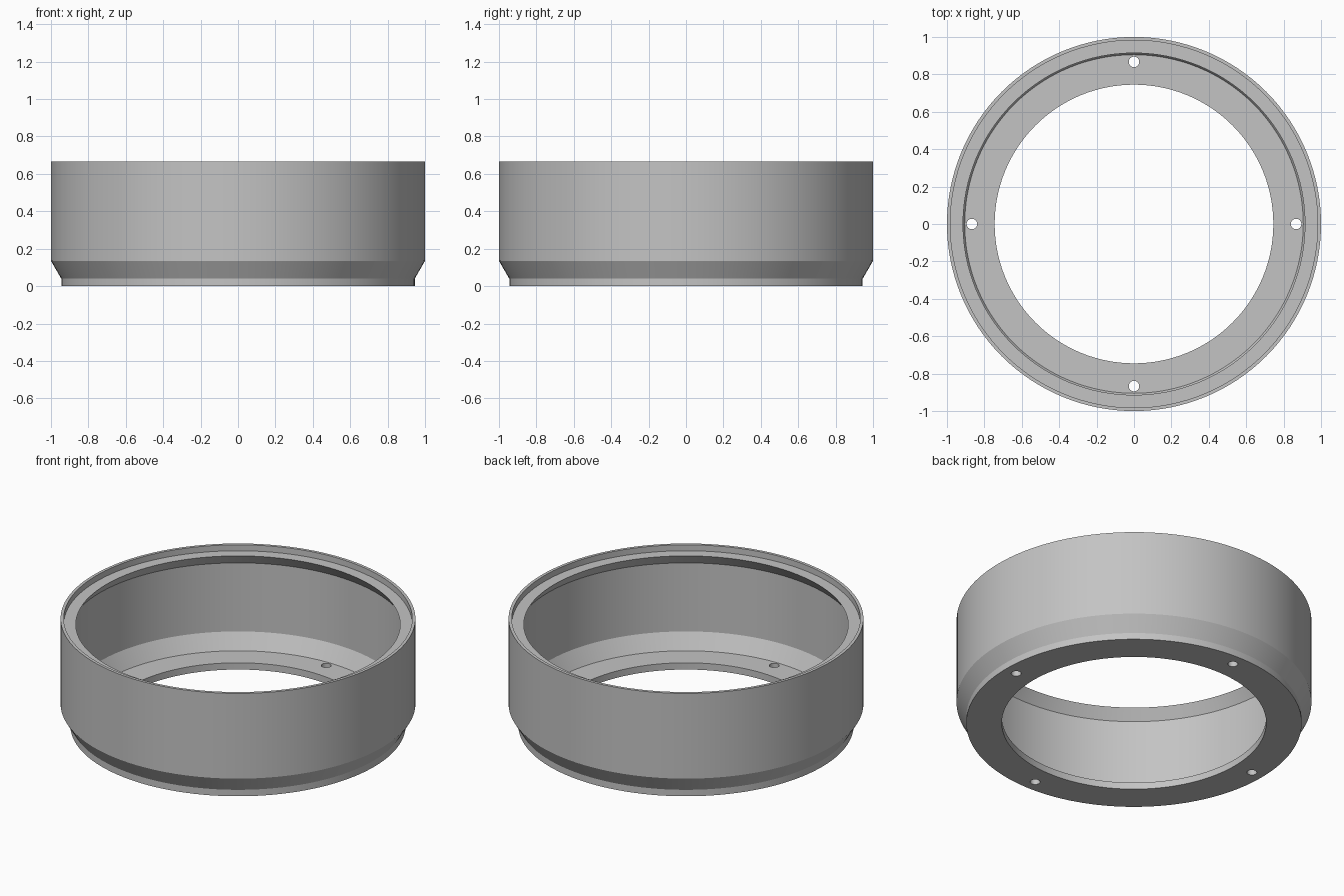
import bpy, bmesh
from math import pi, radians
from mathutils import Matrix, Vector

cube = bpy.data.objects.get("Cube")
if cube:
    bpy.data.objects.remove(cube, do_unlink=True)

SEGMENTS = 128
HOLE_CIRCLE, HOLE_RADIUS = 0.867, 0.028

grey = bpy.data.materials.new("neutral grey")
grey.use_nodes = True
colour = (0.55, 0.55, 0.55, 1)
grey.diffuse_color = colour
grey.node_tree.nodes["Principled BSDF"].inputs["Base Color"].default_value = colour


def make_object(name, bm):
    bmesh.ops.recalc_face_normals(bm, faces=bm.faces)
    mesh = bpy.data.meshes.new(name)
    bm.to_mesh(mesh)
    bm.free()
    mesh.materials.append(grey)
    obj = bpy.data.objects.new(name, mesh)
    bpy.context.collection.objects.link(obj)
    return obj


def lathe(name, profile):
    """Revolve a closed (radius, height) outline around z."""
    bm = bmesh.new()
    verts = [bm.verts.new((r, 0, z)) for r, z in profile]
    edges = [bm.edges.new((a, b)) for a, b in zip(verts, verts[1:] + verts[:1])]
    bmesh.ops.spin(bm, geom=verts + edges, cent=(0, 0, 0), axis=(0, 0, 1),
                   angle=2 * pi, steps=SEGMENTS)
    bmesh.ops.remove_doubles(bm, verts=bm.verts, dist=1e-4)
    return make_object(name, bm)


# Hollow housing: outer skin, recessed rim ledge, undercut, inner wall, floor flange
housing = lathe("ring_housing", [
    (0.745, 0), (0.945, 0), (0.945, 0.04), (1, 0.135), (1, 0.665),
    (0.982, 0.665), (0.982, 0.628), (0.914, 0.628), (0.96, 0.563),
    (0.96, 0.137), (0.905, 0.042), (0.745, 0.042)])

# Four screw holes through the floor flange
bm = bmesh.new()
for i in range(4):
    spot = Matrix.Rotation(i * pi / 2, 4, 'Z') @ Vector((HOLE_CIRCLE, 0, 0.02))
    bmesh.ops.create_cone(bm, cap_ends=True, segments=32, radius1=HOLE_RADIUS,
                          radius2=HOLE_RADIUS, depth=0.12,
                          matrix=Matrix.Translation(spot))
cutter = make_object("screw_hole_cutter", bm)
cutter.hide_render = True

holes = housing.modifiers.new("screw_holes", 'BOOLEAN')
holes.operation = 'DIFFERENCE'
holes.solver = 'EXACT'
holes.object = cutter

for obj in bpy.context.selected_objects:
    obj.select_set(False)
bpy.context.view_layer.objects.active = housing
housing.select_set(True)
bpy.ops.object.modifier_apply(modifier=holes.name)
bpy.data.objects.remove(cutter, do_unlink=True)

# Smooth round walls with crisp edges
bpy.ops.object.shade_smooth_by_angle(angle=radians(20))
